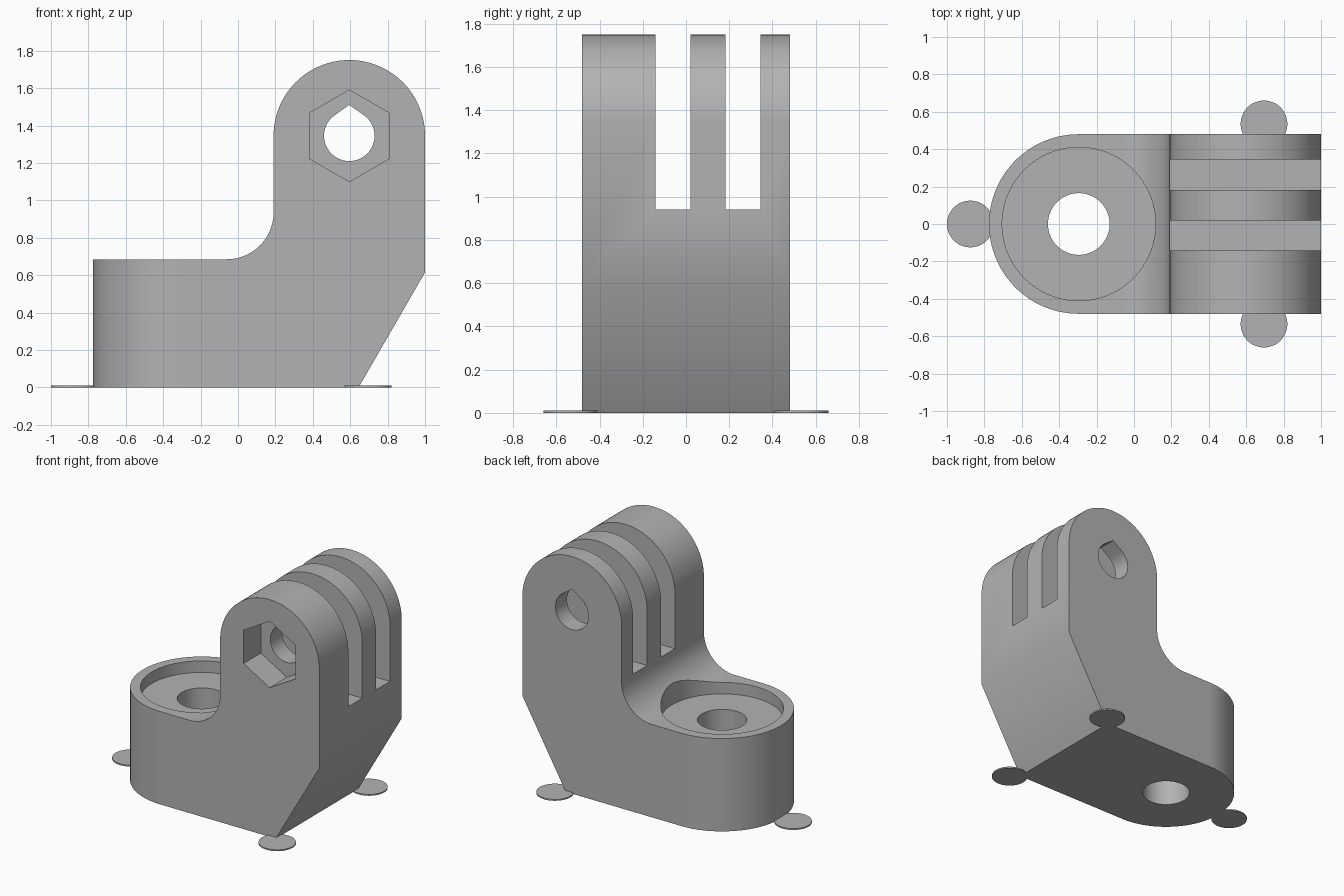
import bpy
import bmesh
from math import sin, cos, pi, radians, acos
from mathutils import Vector

cube = bpy.data.objects.get("Cube")
if cube:
    bpy.data.objects.remove(cube, do_unlink=True)

grey = bpy.data.materials.new("plain_grey")
grey.use_nodes = True
colour = (0.45, 0.45, 0.45, 1)
grey.diffuse_color = colour
grey.node_tree.nodes["Principled BSDF"].inputs["Base Color"].default_value = colour


def arc(cx, cy, r, start, end, steps):
    """Points on an arc, angles in degrees."""
    angles = [radians(start + (end - start) * i / steps) for i in range(steps + 1)]
    return [(cx + r * cos(a), cy + r * sin(a)) for a in angles]


def prism(name, points, low, high, axis):
    """Extrude a 2D outline along z (outline in xy) or y (outline in xz)."""
    bm = bmesh.new()
    if axis == "z":
        verts = [bm.verts.new((u, v, low)) for u, v in points]
        direction = Vector((0, 0, high - low))
    else:
        verts = [bm.verts.new((u, low, v)) for u, v in points]
        direction = Vector((0, high - low, 0))
    face = bm.faces.new(verts)
    result = bmesh.ops.extrude_face_region(bm, geom=[face])
    moved = [g for g in result["geom"] if isinstance(g, bmesh.types.BMVert)]
    bmesh.ops.translate(bm, verts=moved, vec=direction)
    bmesh.ops.recalc_face_normals(bm, faces=bm.faces)
    mesh = bpy.data.meshes.new(name)
    bm.to_mesh(mesh)
    bm.free()
    mesh.materials.append(grey)
    obj = bpy.data.objects.new(name, mesh)
    bpy.context.collection.objects.link(obj)
    return obj


def activate(obj):
    bpy.ops.object.select_all(action="DESELECT")
    obj.select_set(True)
    bpy.context.view_layer.objects.active = obj


def combine(target, tool, operation="DIFFERENCE"):
    """Apply a boolean and discard the tool."""
    mod = target.modifiers.new("cut", "BOOLEAN")
    mod.operation = operation
    mod.solver = "EXACT"
    mod.object = tool
    activate(target)
    bpy.ops.object.modifier_apply(modifier=mod.name)
    bpy.data.objects.remove(tool, do_unlink=True)


def soften(obj):
    activate(obj)
    bpy.ops.object.shade_smooth_by_angle(angle=radians(30))
    obj.modifiers.new("even_shading", "WEIGHTED_NORMAL").keep_sharp = True


half = 0.48                  # half width of the bracket
socket_x = -0.295            # centre of the round socket
pivot = (0.595, 1.345)       # pivot hole centre in x, z

# Side profile: sloped back foot, rounded fork top, fillet down to the base
side = [(-0.9, 0), (0.645, 0), (1, 0.615)]
side += arc(*pivot, 0.405, 0, 180, 48)
side += arc(-0.06, 0.935, 0.25, 0, -90, 24)
side += [(-0.9, 0.685)]
body = prism("bracket_body", side, -0.6, 0.6, "y")

# Plan outline: straight sides with a half-round end
plan = [(1.1, half)] + arc(socket_x, 0, half, 90, 270, 64) + [(1.1, -half)]
combine(body, prism("plan_outline", plan, -0.1, 1.9, "z"), "INTERSECT")

# Recessed socket and its through hole
combine(body, prism("recess", arc(socket_x, 0, 0.41, 0, 360, 96)[:-1], 0.6, 1.2, "z"))
combine(body, prism("bolt_hole", arc(socket_x, 0, 0.165, 0, 360, 64)[:-1], -0.1, 0.9, "z"))

# Two slots that split the fork into three prongs
for low, high in ((-0.142, 0.02), (0.182, 0.345)):
    slot = [(0.05, 0.94), (1.2, 0.94), (1.2, 1.9), (0.05, 1.9)]
    combine(body, prism("slot", slot, low, high, "y"))

# Teardrop pivot hole through all prongs
radius, tip = 0.135, 0.165
lean = acos(radius / tip) * 180 / pi
drop = arc(*pivot, radius, 90 + lean, 450 - lean, 48) + [(pivot[0], pivot[1] + tip)]
combine(body, prism("pivot_hole", drop, -0.7, 0.7, "y"))

# Hexagonal nut pocket in the front prong
pocket = arc(*pivot, 0.245, 90, 450, 6)[:-1]
combine(body, prism("nut_pocket", pocket, -0.7, -0.28, "y"))
soften(body)

# Thin round pads at the foot
pads = {"end_pad": (-0.875, 0), "left_corner_pad": (0.695, 0.535),
        "right_corner_pad": (0.695, -0.535)}
for name, (x, y) in pads.items():
    soften(prism(name, arc(x, y, 0.125, 0, 360, 48)[:-1], 0, 0.01, "z"))
